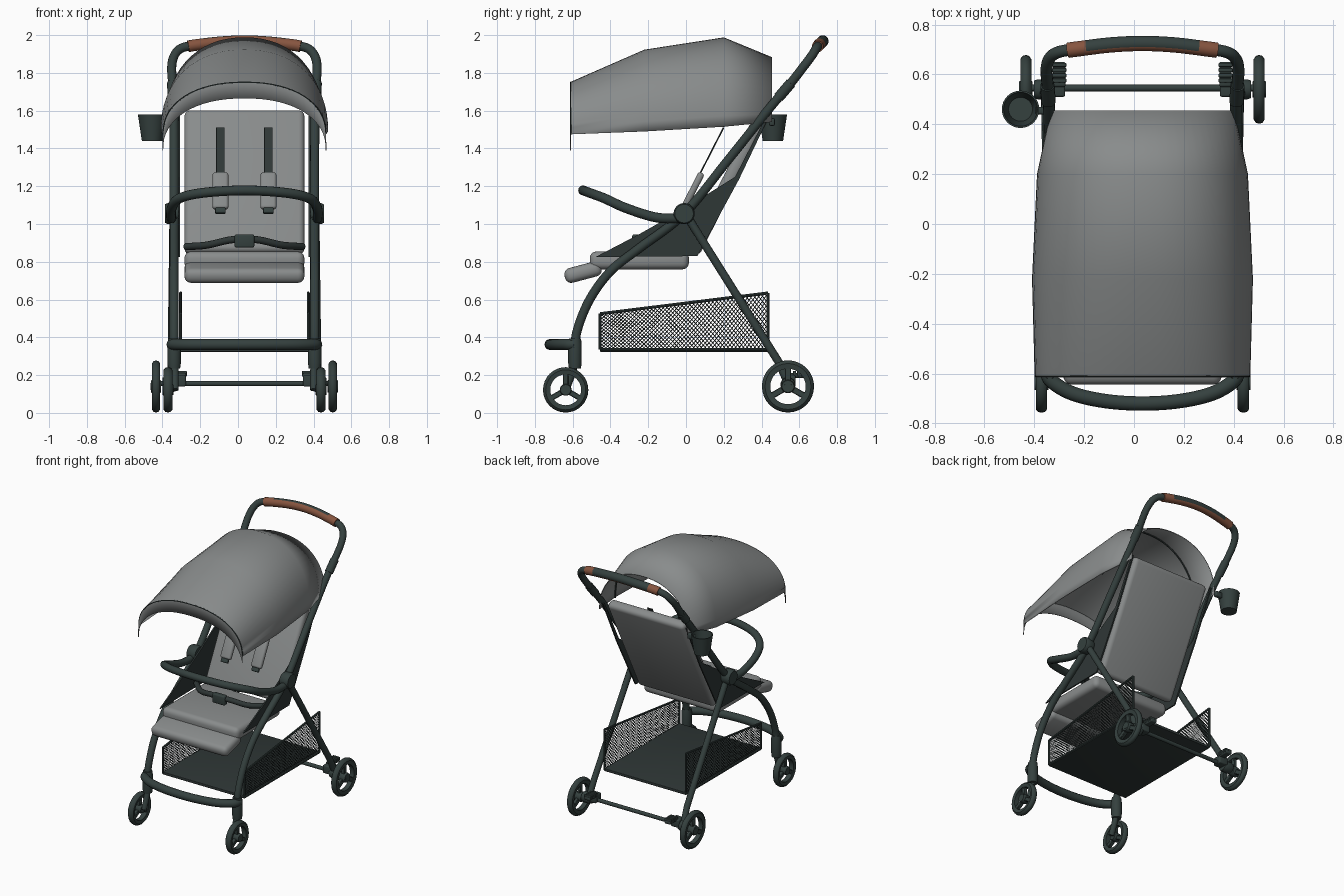
import bpy, bmesh, math
from mathutils import Vector, Matrix

if "Cube" in bpy.data.objects:
    bpy.data.objects.remove(bpy.data.objects["Cube"])

CX = 0.034  # sideways offset of the frame's mirror plane


def material(name, rgb):
    m = bpy.data.materials.new(name)
    m.diffuse_color = (*rgb, 1)
    m.use_nodes = True
    m.node_tree.nodes["Principled BSDF"].inputs["Base Color"].default_value = m.diffuse_color
    return m


DARK = material("dark_frame", (0.035, 0.052, 0.049))
FABRIC = material("dark_fabric", (0.028, 0.038, 0.037))
GREY = material("grey_fabric", (0.25, 0.262, 0.262))
BROWN = material("brown_leather", (0.24, 0.09, 0.05))


def finish(name, bm, mat, smooth=40):
    bmesh.ops.translate(bm, verts=bm.verts, vec=(CX, 0, 0))
    me = bpy.data.meshes.new(name)
    bm.to_mesh(me)
    bm.free()
    ob = bpy.data.objects.new(name, me)
    bpy.context.collection.objects.link(ob)
    me.materials.append(mat)
    if smooth:
        bpy.ops.object.select_all(action='DESELECT')
        ob.select_set(True)
        bpy.context.view_layer.objects.active = ob
        bpy.ops.object.shade_smooth_by_angle(angle=math.radians(smooth))
    return ob


def spline(pts, n=6):
    """Catmull-Rom points through pts."""
    p = [Vector(q) for q in pts]
    p = [2 * p[0] - p[1]] + p + [2 * p[-1] - p[-2]]
    out = []
    for a, b, c, d in zip(p, p[1:], p[2:], p[3:]):
        for i in range(n):
            t = i / n
            out.append(0.5 * (2 * b + (c - a) * t + (2 * a - 5 * b + 4 * c - d) * t * t
                              + (3 * b - a - 3 * c + d) * t ** 3))
    return out + [p[-2]]


def tube(name, pts, r, mat=DARK, curved=True, sides=14):
    path = spline(pts) if curved else [Vector(q) for q in pts]
    bm = bmesh.new()
    rings, u = [], None
    for i, p in enumerate(path):
        t = (path[min(i + 1, len(path) - 1)] - path[max(i - 1, 0)]).normalized()
        u = (t.orthogonal() if u is None else u - t * u.dot(t)).normalized()
        v = t.cross(u)
        rings.append([bm.verts.new(p + r * (math.cos(a) * u + math.sin(a) * v))
                      for a in (2 * math.pi * k / sides for k in range(sides))])
    for a, b in zip(rings, rings[1:]):
        for k in range(sides):
            bm.faces.new((a[k], a[(k + 1) % sides], b[(k + 1) % sides], b[k]))
    bm.faces.new(rings[0][::-1])
    bm.faces.new(rings[-1])
    return finish(name, bm, mat)


def box(name, loc, size, mat=DARK, rx=0.0, bevel=0.008, seg=3):
    bm = bmesh.new()
    bmesh.ops.create_cube(bm, size=1, matrix=Matrix.Diagonal((*size, 1)))
    if bevel:
        bmesh.ops.bevel(bm, geom=bm.edges[:], offset=bevel, segments=seg, profile=0.5, affect='EDGES')
    bm.transform(Matrix.Translation(loc) @ Matrix.Rotation(rx, 4, 'X'))
    return finish(name, bm, mat)


def lathe(name, profile, loc, axis='X', mat=DARK, n=32):
    """Revolve (radius, height) points around an axis; the profile is a closed loop."""
    bm = bmesh.new()
    rings = [[bm.verts.new((r * math.cos(2 * math.pi * k / n), r * math.sin(2 * math.pi * k / n), h))
              for r, h in profile] for k in range(n)]
    m = len(profile)
    for k in range(n):
        a, b = rings[k], rings[(k + 1) % n]
        for j in range(m):
            bm.faces.new((a[j], b[j], b[(j + 1) % m], a[(j + 1) % m]))
    bmesh.ops.remove_doubles(bm, verts=bm.verts, dist=1e-5)
    bmesh.ops.recalc_face_normals(bm, faces=bm.faces)
    if axis == 'X':
        bm.transform(Matrix.Rotation(math.pi / 2, 4, 'Y'))
    bm.transform(Matrix.Translation(loc))
    return finish(name, bm, mat)


def disc(name, loc, r, h, axis='X', mat=DARK):
    return lathe(name, [(0, -h / 2), (r * .88, -h / 2), (r, -h * .3), (r, h * .3), (r * .88, h / 2), (0, h / 2)],
                 loc, axis, mat, 24)


def mirror_path(half):
    """Complete a left/right symmetric path whose last point is on the centre line."""
    return half + [(-x, y, z) for x, y, z in half[-2::-1]]


def wheel(name, loc, R, w):
    x, y, z = loc
    ri, h = R * 0.68, w / 2
    lathe(name + "_tyre", [(ri, -h * .8), (R * .88, -h), (R * .97, -h * .6), (R, 0), (R * .97, h * .6),
                           (R * .88, h), (ri, h * .8)], loc)
    disc(name + "_hub", loc, R * .26, w * 1.25)
    for k in range(3):
        a = math.pi / 2 + k * 2 * math.pi / 3
        c = (x, y + math.cos(a) * R * .45, z + math.sin(a) * R * .45)
        box(name + "_spoke", c, (w * .6, R * .55, R * .24), rx=a, bevel=.004, seg=1)


# main frame loop: front legs, sides and push handle
half = [(.372, -.59, .33), (.372, -.575, .44), (.372, -.51, .60), (.372, -.40, .75), (.372, -.25, .87),
        (.372, -.01, 1.055), (.372, .22, 1.335), (.374, .44, 1.61), (.38, .55, 1.74), (.385, .62, 1.83),
        (.372, .665, 1.89), (.335, .69, 1.93), (.26, .702, 1.947), (.13, .718, 1.962), (0, .724, 1.968)]
tube("main_frame", mirror_path(half), .024)

# leather grip with a dark cover on its upper rear side
grip = tube("handle_grip", mirror_path([(.298, .697, 1.94), (.26, .702, 1.947), (.13, .718, 1.962),
                                        (0, .724, 1.968)]), .031, BROWN, sides=20)
grip.data.materials.append(DARK)
for f in grip.data.polygons:
    if f.normal.y * .7 + f.normal.z * .7 > .25 and abs(f.center.x - CX) < .22:
        f.material_index = 1

# bumper bar and foot bar
tube("bumper_bar", mirror_path([(.385, -.03, 1.03), (.388, -.16, 1.035), (.385, -.32, 1.085), (.345, -.43, 1.135),
                                (.22, -.51, 1.165), (0, -.545, 1.178)]), .026)
tube("foot_bar", mirror_path([(.385, -.585, .362), (.365, -.63, .362), (.28, -.68, .362), (.15, -.71, .362),
                              (0, -.72, .362)]), .029)
tube("rear_axle", [(-.46, .545, .155), (.46, .545, .155)], .014, curved=False)

for s, side in ((-1, "left"), (1, "right")):
    # legs and joints
    tube(side + "_rear_leg", [(s * .375, 0, 1.05), (s * .385, .49, .27), (s * .39, .535, .17)], .022, curved=False)
    disc(side + "_pivot", (s * .385, -.01, 1.055), .056, .07)
    tube(side + "_handle_joint", [(s * .377, .49, 1.67), (s * .381, .555, 1.746)], .029, curved=False)
    disc(side + "_axle_block", (s * .40, .54, .15), .04, .07)
    # wheels with caster forks
    wheel(side + "_rear_wheel", (s * .468, .54, .14), .138, .044)
    disc(side + "_wheel_cap", (s * .482, .54, .14), .022, .028)
    wheel(side + "_front_wheel", (s * .405, -.637, .122), .12, .046)
    disc(side + "_caster_housing", (s * .372, -.588, .315), .036, .16, 'Z')
    tube(side + "_caster_fork", [(s * .372, -.592, .28), (s * .368, -.60, .22), (s * .368, -.637, .122)], .02)
    # brake pedal
    box(side + "_brake_arm", (s * .345, .545, .17), (.07, .07, .06))
    for k in range(4):
        box(side + "_brake_pedal_rib", (s * .333, .575 + k * .021, .208), (.056, .016, .03), bevel=.004)
    box(side + "_brake_pedal", (s * .333, .60, .198), (.05, .10, .025))

    # side fabric panel between the frame, seat and backrest
    bm = bmesh.new()
    outline = [(-.48, .825), (-.25, .945), (-.02, 1.075), (.26, 1.25), (.43, 1.58), (.445, 1.58), (.28, 1.235),
               (.06, .83)]
    bm.faces.new([bm.verts.new((s * .345, y, z)) for y, z in outline])
    panel = finish(side + "_side_panel", bm, FABRIC, 0)
    mod = panel.modifiers.new("thickness", 'SOLIDIFY')
    mod.thickness, mod.offset = .01, 0

    # basket side: diamond netting inside a rim
    bm = bmesh.new()
    bmesh.ops.create_grid(bm, x_segments=44, y_segments=11, size=.5)
    old = [e for e in bm.edges if not e.is_boundary]
    bmesh.ops.poke(bm, faces=bm.faces[:])
    bmesh.ops.dissolve_edges(bm, edges=old, use_verts=False)
    for v in bm.verts:
        u, w = v.co.x + .5, v.co.y + .5
        v.co = (s * .338, -.455 + .89 * u, .335 + w * (.19 + .30 * u - .19 * u))
    net = finish(side + "_basket_net", bm, FABRIC, 0)
    mod = net.modifiers.new("strands", 'WIREFRAME')
    mod.thickness = .0045
    rim = [(-.455, .335), (-.455, .525), (.435, .635), (.435, .335)]
    for (y0, z0), (y1, z1) in zip(rim, rim[1:] + rim[:1]):
        tube(side + "_basket_rim", [(s * .338, y0, z0), (s * .338, y1, z1)], .008, DARK, False, 8)

    # harness strap, shoulder pad and clip
    rx = math.atan2(-.23, .45)
    box(side + "_shoulder_strap", (s * .127, .117, 1.35), (.045, .008, .36), FABRIC, rx, .002, 1)
    box(side + "_shoulder_pad", (s * .127, .035, 1.175), (.085, .035, .215), GREY, rx, .015)
    box(side + "_strap_clip", (s * .127, -.022, 1.07), (.055, .025, .03), DARK, rx, .006)

box("basket_floor", (0, -.01, .333), (.68, .89, .02), FABRIC, bevel=.004)

# seat cushions
box("backrest", (0, .224, 1.22), (.635, .075, .84), GREY, -math.radians(26.9), .03, 4)
box("seat", (0, -.247, .807), (.635, .525, .095), GREY, 0, .035, 4)
box("footrest", (0, -.545, .745), (.635, .20, .08), GREY, math.radians(15), .034, 4)

# lap belt and buckle
tube("lap_belt", mirror_path([(.31, -.10, .88), (.2, -.20, .888), (.08, -.25, .915), (0, -.26, .918)]), .019, FABRIC)
box("belt_buckle", (0, -.265, .91), (.105, .04, .07), DARK, 0, .01)

# canopy: arched sections (y, half width, base height, crown height)
sections = [(-.61, .43, 1.475, 1.75), (-.22, .44, 1.49, 1.92), (.20, .42, 1.515, 1.985), (.455, .365, 1.54, 1.88)]
N = 32


def arch(y, w, z0, z1, k=1.0):
    pts = []
    for i in range(N + 1):
        a = math.pi * i / N
        c, sn = math.cos(a), math.sin(a)
        pts.append((k * w * math.copysign(abs(c) ** .9, c), y, z0 + k * (z1 - z0) * max(sn, 0) ** .9))
    return pts


bm = bmesh.new()
# hanging front trim, then the sections toward the rear
rows = [[(x * 1.005, y - .002, z - .085) for x, y, z in arch(*sections[0])]] + [arch(*q) for q in sections]
rows = [[bm.verts.new(p) for p in row] for row in rows]
for a, b in zip(rows, rows[1:]):
    for i in range(N):
        bm.faces.new((a[i], a[i + 1], b[i + 1], b[i]))
bmesh.ops.recalc_face_normals(bm, faces=bm.faces)
canopy = finish("canopy", bm, GREY, 50)
mod = canopy.modifiers.new("thickness", 'SOLIDIFY')
mod.thickness, mod.offset = .006, 0
tube("canopy_front_seam", arch(*sections[0]), .004, FABRIC, False, 6)
tube("canopy_rib", arch(*sections[2], .985), .006, FABRIC, False, 6)

# cup holder with its arm, on one side only
lathe("cup_holder", [(0, 1.44), (.054, 1.44), (.075, 1.58), (.068, 1.58), (.048, 1.455), (0, 1.455)],
      (-.489, .46, 0), 'Z')
box("cup_holder_arm", (-.40, .455, 1.54), (.06, .03, .04))
